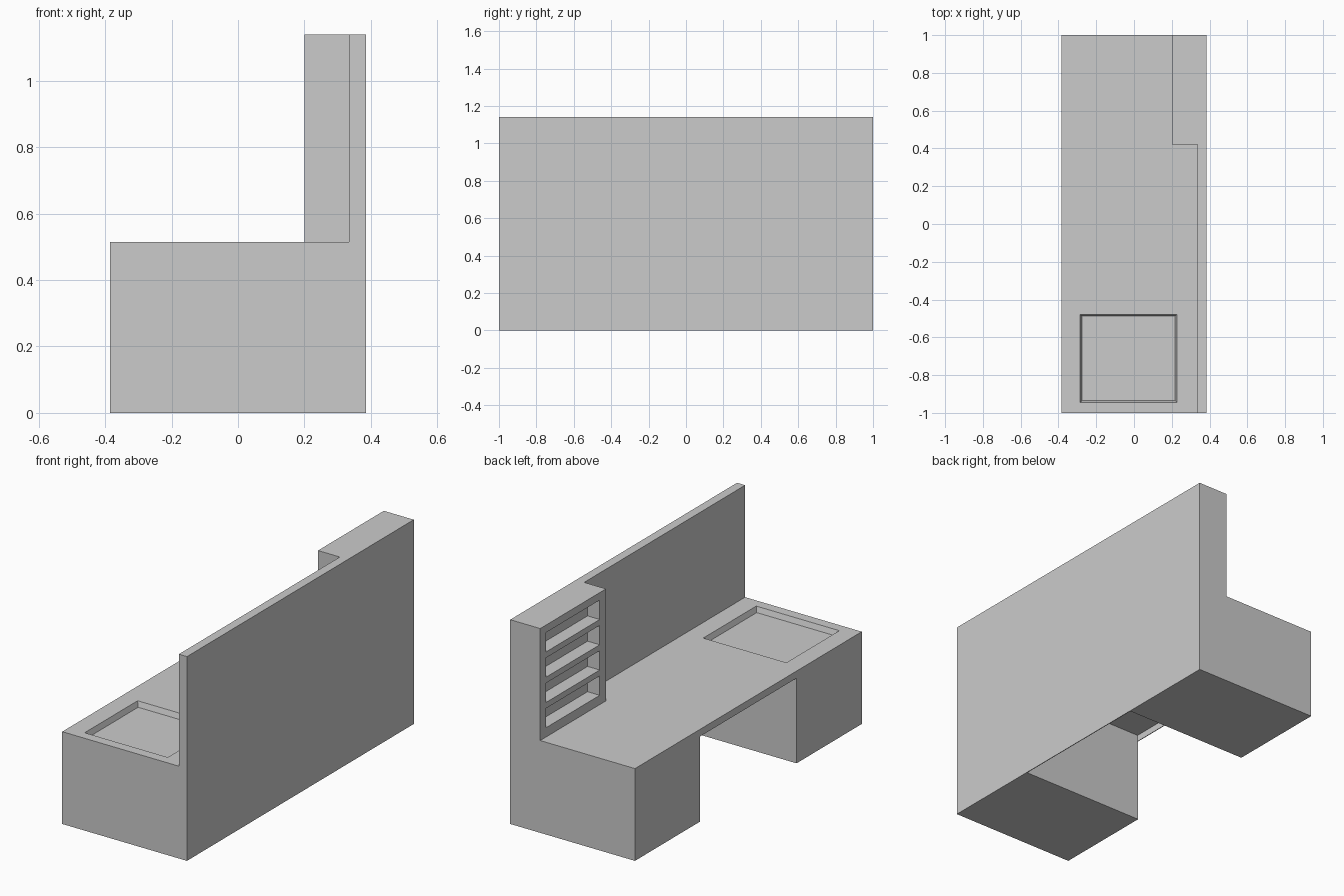
import bpy, bmesh

if "Cube" in bpy.data.objects:
    bpy.data.objects.remove(bpy.data.objects["Cube"])

TOP, HIGH = 0.515, 1.14      # counter height, total height
XF, XB = -0.385, 0.385       # front edge and back of the desk
GAP = 0.425                  # half width of the knee space
SHEET = 0.004                # thin panels


def add_mesh(name, bm):
    bmesh.ops.recalc_face_normals(bm, faces=bm.faces)
    me = bpy.data.meshes.new(name)
    bm.to_mesh(me)
    bm.free()
    ob = bpy.data.objects.new(name, me)
    bpy.context.collection.objects.link(ob)
    return ob


def prism(name, outline, z0, z1):
    bm = bmesh.new()
    base = bm.faces.new([bm.verts.new((x, y, z0)) for x, y in outline])
    ext = bmesh.ops.extrude_face_region(bm, geom=[base], use_keep_orig=True)
    for v in ext["geom"]:
        if isinstance(v, bmesh.types.BMVert):
            v.co.z = z1
    return add_mesh(name, bm)


def box(name, x0, x1, y0, y1, z0, z1):
    return prism(name, [(x0, y0), (x1, y0), (x1, y1), (x0, y1)], z0, z1)


def cut(target, cutter):
    mod = target.modifiers.new("cut", 'BOOLEAN')
    mod.operation = 'DIFFERENCE'
    mod.solver = 'EXACT'
    mod.object = cutter
    bpy.context.view_layer.objects.active = target
    bpy.ops.object.modifier_apply(modifier=mod.name)
    bpy.data.objects.remove(cutter)


# Two pedestals
left_pedestal = box("recessed_pedestal", XF, XB, -1, -GAP, 0, TOP)
box("shelf_pedestal", XF, XB, GAP, 1, 0, TOP)

# Shallow tapered tray sunk into the counter
tray = box("tray_cutter", -0.285, 0.228, -0.945, -0.478, TOP - 0.03, TOP + 0.03)
for v in tray.data.vertices:
    s = 0.01 if v.co.z < TOP else -0.01
    v.co.x += s if v.co.x < -0.03 else -s
    v.co.y += s if v.co.y < -0.71 else -s
# taper is symmetric about the counter plane
tray.hide_render = True
cut(left_pedestal, tray)

# Knee space: thin counter top, front lip and back panel
box("counter_top", XF, XB, -GAP, GAP, TOP - SHEET, TOP)
box("front_lip", XF, XF + SHEET, -GAP, GAP, TOP - 0.04, TOP - SHEET)
box("back_panel", XB - SHEET, XB, -GAP, GAP, 0, TOP - SHEET)

# Upper wall with the shelf tower at one end
wall = prism("upper_wall", [(0.335, -1), (XB, -1), (XB, 1), (0.2, 1),
                            (0.2, 0.42), (0.335, 0.42)], TOP, HIGH)

# Four open shelf compartments
for i in range(4):
    z = 0.567 + i * 0.141
    slot = box("slot_cutter", 0.1, 0.275, 0.475, 0.947, z, z + 0.108)
    slot.hide_render = True
    cut(wall, slot)
